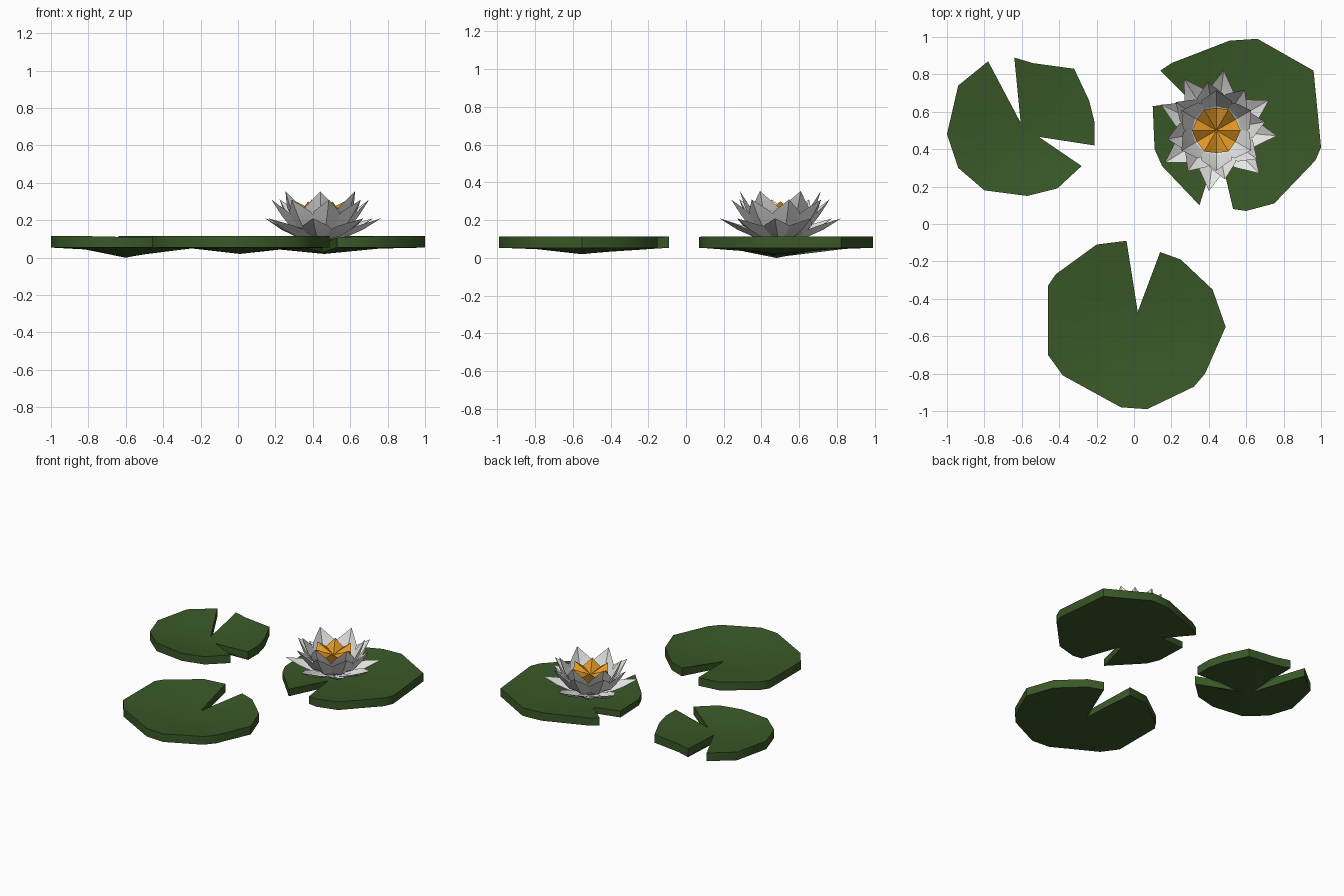
import bpy, bmesh, math
from mathutils import Vector

if "Cube" in bpy.data.objects:
    bpy.data.objects.remove(bpy.data.objects["Cube"])


def material(name, rgb):
    m = bpy.data.materials.new(name)
    m.diffuse_color = (*rgb, 1)
    m.use_nodes = True
    m.node_tree.nodes["Principled BSDF"].inputs["Base Color"].default_value = m.diffuse_color
    return m


GREEN = material("pad green", (0.042, 0.098, 0.021))
WHITE = material("petal white", (0.80, 0.80, 0.79))
ORANGE = material("stamen orange", (0.75, 0.31, 0.018))


def finish(name, bm, mat, angle):
    me = bpy.data.meshes.new(name)
    bm.to_mesh(me)
    bm.free()
    me.materials.append(mat)
    ob = bpy.data.objects.new(name, me)
    bpy.context.collection.objects.link(ob)
    bpy.ops.object.select_all(action='DESELECT')
    ob.select_set(True)
    bpy.context.view_layer.objects.active = ob
    bpy.ops.object.shade_smooth_by_angle(angle=math.radians(angle))
    return ob


def pad(name, centre, outline, low):
    """Notched leaf: shallow dished top, upright rim, bowl-shaped underside."""
    bm = bmesh.new()
    c = Vector(centre)
    pts = [Vector(p) for p in outline]
    reach = max((p - c).length for p in pts)

    def top_z(d):
        return 0.07 + 0.045 * min(1, d / (0.8 * reach)) ** 1.5

    def low_z(d):
        return low + (0.054 - low) * min(1, d / (0.6 * reach))

    def ring(scale, height):
        out = []
        for p in pts:
            q = c + (p - c) * scale
            out.append(bm.verts.new((q.x, q.y, height((q - c).length))))
        return out

    top_hub = bm.verts.new((c.x, c.y, top_z(0)))
    low_hub = bm.verts.new((c.x, c.y, low_z(0)))
    rings = [ring(0.55, top_z), ring(1, top_z), ring(1, low_z), ring(0.55, low_z)]
    n = len(pts)
    for i in range(n):
        j = (i + 1) % n
        bm.faces.new((top_hub, rings[0][i], rings[0][j]))
        bm.faces.new((low_hub, rings[3][j], rings[3][i]))
        for a, b in zip(rings, rings[1:]):
            bm.faces.new((a[i], b[i], b[j], a[j]))
    bmesh.ops.recalc_face_normals(bm, faces=bm.faces)
    return finish(name, bm, GREEN, 40)


# Lily pads
pad("left_lily_pad", (-0.60, 0.48), [
    (-0.78, 0.87), (-0.94, 0.74), (-1.0, 0.48), (-0.94, 0.30), (-0.80, 0.18),
    (-0.57, 0.15), (-0.41, 0.19), (-0.28, 0.31), (-0.53, 0.48), (-0.21, 0.42),
    (-0.21, 0.54), (-0.24, 0.66), (-0.32, 0.83), (-0.54, 0.86), (-0.64, 0.89),
    (-0.60, 0.53)], 0.0)
pad("right_lily_pad", (0.46, 0.50), [
    (0.53, 0.08), (0.60, 0.07), (0.75, 0.11), (0.97, 0.34), (1.0, 0.41),
    (0.96, 0.82), (0.66, 0.99), (0.51, 0.98), (0.20, 0.86), (0.14, 0.82),
    (0.33, 0.66), (0.10, 0.63), (0.11, 0.40), (0.15, 0.31), (0.35, 0.10),
    (0.45, 0.42)], 0.02)
pad("front_lily_pad", (0.01, -0.55), [
    (-0.04, -0.09), (-0.20, -0.11), (-0.42, -0.27), (-0.46, -0.33), (-0.46, -0.70),
    (-0.38, -0.81), (-0.07, -0.98), (0.07, -0.99), (0.32, -0.87), (0.38, -0.80),
    (0.49, -0.55), (0.42, -0.35), (0.25, -0.19), (0.14, -0.15), (0.02, -0.47)], 0.02)

FLOWER = Vector((0.44, 0.50, 0))


def petals(name, angles, spine, widths, cup):
    """Pointed cupped petals; spine holds (radius, height) from base to tip."""
    bm = bmesh.new()
    for deg in angles:
        a = math.radians(deg)
        out = Vector((math.cos(a), math.sin(a), 0))
        side = Vector((-math.sin(a), math.cos(a), 0))
        rows = []
        for (r, z), w in zip(spine, widths):
            mid = FLOWER + out * r + Vector((0, 0, z))
            lift = Vector((0, 0, cup * w)) - out * cup * w
            rows.append([bm.verts.new(mid - side * w + lift), bm.verts.new(mid),
                         bm.verts.new(mid + side * w + lift)])
        tip = bm.verts.new(FLOWER + out * spine[-1][0] + Vector((0, 0, spine[-1][1])))
        for p, q in zip(rows, rows[1:]):
            for k in (0, 1):
                bm.faces.new((p[k], q[k], q[k + 1], p[k + 1]))
        for k in (0, 1):
            bm.faces.new((rows[-1][k], tip, rows[-1][k + 1]))
    return finish(name, bm, WHITE, 20)


# Flower: three tiers of petals, steeper towards the middle
petals("outer_petals", [30, 83, 122, 155, 212, 263, 315, 355],
       [(0.04, 0.095), (0.15, 0.115), (0.23, 0.15), (0.325, 0.21)],
       [0.03, 0.08, 0.07], 0.3)
petals("middle_petals", [10 + 45 * i for i in range(8)],
       [(0.04, 0.10), (0.15, 0.15), (0.21, 0.225), (0.265, 0.31)],
       [0.03, 0.085, 0.07], 0.3)
petals("inner_petals", [30 + 60 * i for i in range(6)],
       [(0.04, 0.11), (0.13, 0.165), (0.18, 0.25), (0.215, 0.355)],
       [0.03, 0.085, 0.08], 0.25)

# Stamens: a jagged orange crown with a sunken middle
bm = bmesh.new()
hub = bm.verts.new(FLOWER + Vector((0, 0, 0.235)))
N = 12
low, rim = [], []
for i in range(N):
    a = math.tau * i / N
    d = Vector((math.cos(a), math.sin(a), 0))
    peak = i % 2 == 0
    low.append(bm.verts.new(FLOWER + d * 0.07 + Vector((0, 0, 0.13))))
    rim.append(bm.verts.new(FLOWER + d * (0.13 if peak else 0.12)
                            + Vector((0, 0, 0.30 if peak else 0.25))))
for i in range(N):
    j = (i + 1) % N
    bm.faces.new((low[i], low[j], rim[j], rim[i]))
    bm.faces.new((rim[i], rim[j], hub))
bm.faces.new(low[::-1])
finish("stamens", bm, ORANGE, 20)
